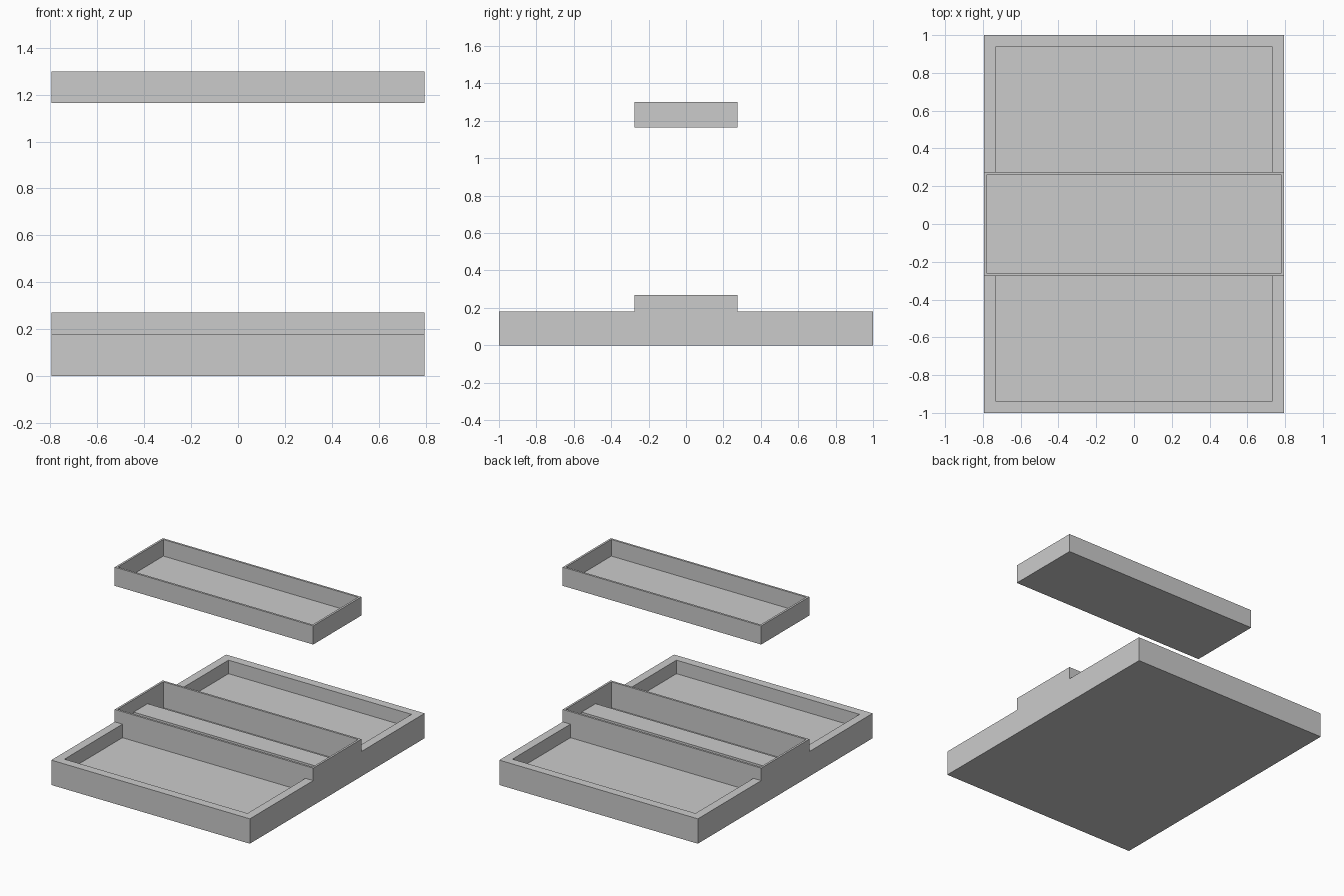
import bpy, bmesh

if "Cube" in bpy.data.objects:
    bpy.data.objects.remove(bpy.data.objects["Cube"])


def prism(name, profile, half_x):
    """Extrude a (y, z) outline across x, centred on x = 0."""
    bm = bmesh.new()
    face = bm.faces.new([bm.verts.new((-half_x, y, z)) for y, z in profile])
    ext = bmesh.ops.extrude_face_region(bm, geom=[face])["geom"]
    verts = [g for g in ext if isinstance(g, bmesh.types.BMVert)]
    bmesh.ops.translate(bm, verts=verts, vec=(2 * half_x, 0, 0))
    bmesh.ops.recalc_face_normals(bm, faces=bm.faces)
    mesh = bpy.data.meshes.new(name)
    bm.to_mesh(mesh)
    bm.free()
    obj = bpy.data.objects.new(name, mesh)
    bpy.context.collection.objects.link(obj)
    return obj


def rect(y0, y1, z0, z1):
    return [(y0, z0), (y1, z0), (y1, z1), (y0, z1)]


def mirrored(half):
    """Complete an outline given its +y half."""
    return half + [(-y, z) for y, z in reversed(half)]


def cut(obj, cutter):
    mod = obj.modifiers.new("cut", 'BOOLEAN')
    mod.operation = 'DIFFERENCE'
    mod.solver = 'EXACT'
    mod.object = cutter
    cutter.hide_render = True
    bpy.context.view_layer.objects.active = obj
    bpy.ops.object.modifier_apply(modifier=mod.name)
    bpy.data.objects.remove(cutter)


HALF_X, HALF_Y, MID_Y = 0.795, 1.0, 0.275
WALL, RIM = 0.015, 0.062
RIM_Z, MID_Z, FLOOR_Z = 0.18, 0.27, 0.082
RIB_Y = 0.08

# Base with a raised middle section
base = prism("organizer_base", mirrored(
    [(HALF_Y, 0), (HALF_Y, RIM_Z), (MID_Y, RIM_Z), (MID_Y, MID_Z)]), HALF_X)

# Front and back pockets
for s in (-1, 1):
    ys = sorted((s * MID_Y, s * (HALF_Y - RIM)))
    cut(base, prism("pocket_cutter", rect(*ys, FLOOR_Z, 0.4), HALF_X - RIM))

# Middle compartment, leaving a rib along its centre
inner = MID_Y - WALL
cut(base, prism("compartment_cutter", mirrored(
    [(RIB_Y, RIM_Z), (RIB_Y, FLOOR_Z), (inner, FLOOR_Z), (inner, 0.4)]),
    HALF_X - WALL))

# Thin-walled tray lifted above the middle compartment
tray = prism("lift_out_tray", rect(-MID_Y, MID_Y, 1.165, 1.30), HALF_X)
cut(tray, prism("tray_cutter", rect(-inner, inner, 1.18, 1.4), HALF_X - WALL))
